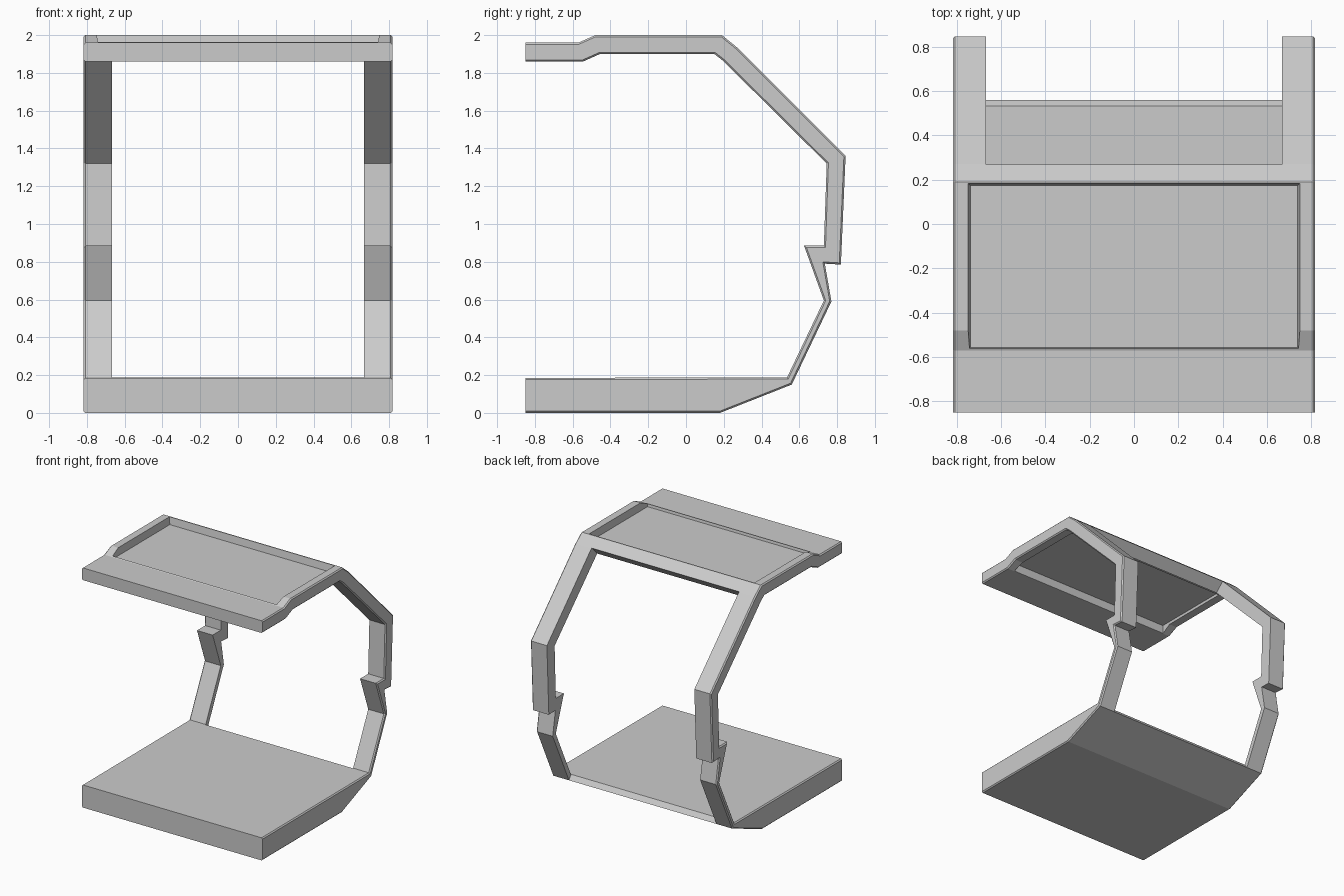
import bpy, bmesh

if "Cube" in bpy.data.objects:
    bpy.data.objects.remove(bpy.data.objects["Cube"])

def finish(name, bm):
    bmesh.ops.recalc_face_normals(bm, faces=bm.faces)
    me = bpy.data.meshes.new(name)
    bm.to_mesh(me)
    bm.free()
    ob = bpy.data.objects.new(name, me)
    bpy.context.collection.objects.link(ob)
    return ob

def prism(name, profile, half, chamfer=0):
    """Extrude a (y, z) outline across x, optionally chamfering its side rims."""
    bm = bmesh.new()
    face = bm.faces.new([bm.verts.new((-half, y, z)) for y, z in profile])
    new = bmesh.ops.extrude_face_region(bm, geom=[face])["geom"]
    for v in new:
        if isinstance(v, bmesh.types.BMVert):
            v.co.x = half
    bmesh.ops.recalc_face_normals(bm, faces=bm.faces)
    if chamfer:
        rim = [e for e in bm.edges
               if abs(e.verts[0].co.x - e.verts[1].co.x) < 1e-4
               and max(v.co.y for v in e.verts) > -0.84]
        bmesh.ops.bevel(bm, geom=rim, offset=chamfer, segments=1,
                        affect='EDGES', clamp_overlap=True)
    return finish(name, bm)

def tray_cutter(name, y0, y1, z_floor, z_mouth, half, flare):
    """Rectangular recess cutter, wider at the mouth than at the floor."""
    bm = bmesh.new()
    rings = []
    for z, g in ((z_floor, 0), (z_mouth, flare)):
        h = half + g
        rings.append([bm.verts.new((x, y, z)) for x, y in
                      ((-h, y0 - g), (h, y0 - g), (h, y1 + g), (-h, y1 + g))])
    a, b = rings
    bm.faces.new(a)
    bm.faces.new(b)
    for i in range(4):
        j = (i + 1) % 4
        bm.faces.new((a[i], a[j], b[j], b[i]))
    return finish(name, bm)

# C-shaped frame: roof, notched rear posts and base in one outline
outline = [
    (-0.85, 0), (0.18, 0), (0.56, 0.15), (0.77, 0.59), (0.735, 0.79),
    (0.82, 0.785), (0.845, 1.36), (0.27, 1.935), (0.19, 2.0), (-0.48, 2.0),
    (-0.57, 1.96), (-0.85, 1.96), (-0.85, 1.86), (-0.545, 1.86),
    (-0.455, 1.90), (0.15, 1.90), (0.195, 1.865), (0.745, 1.32),
    (0.73, 0.885), (0.625, 0.885), (0.73, 0.595), (0.535, 0.188), (-0.85, 0.185)]
frame = prism("frame", outline, 0.817, chamfer=0.009)

# Opening between the two rear posts
opening = prism("rear_opening_cutter", [
    (0.0, 1.67), (0.41, 0.35), (0.68, -0.01), (1.0, -0.01),
    (1.0, 2.27), (0.6, 2.27)], 0.667)

# Recesses above and below the thin roof panel
top_recess = tray_cutter("roof_top_recess_cutter", -0.557, 0.173, 1.942, 2.05, 0.738, 0.018)
under_recess = tray_cutter("roof_under_recess_cutter", -0.53, 0.13, 1.92, 1.80, 0.735, 0.025)

for cutter in (opening, top_recess, under_recess):
    mod = frame.modifiers.new(cutter.name, 'BOOLEAN')
    mod.operation = 'DIFFERENCE'
    mod.solver = 'EXACT'
    mod.object = cutter
    cutter.hide_render = True
    cutter.hide_set(True)
